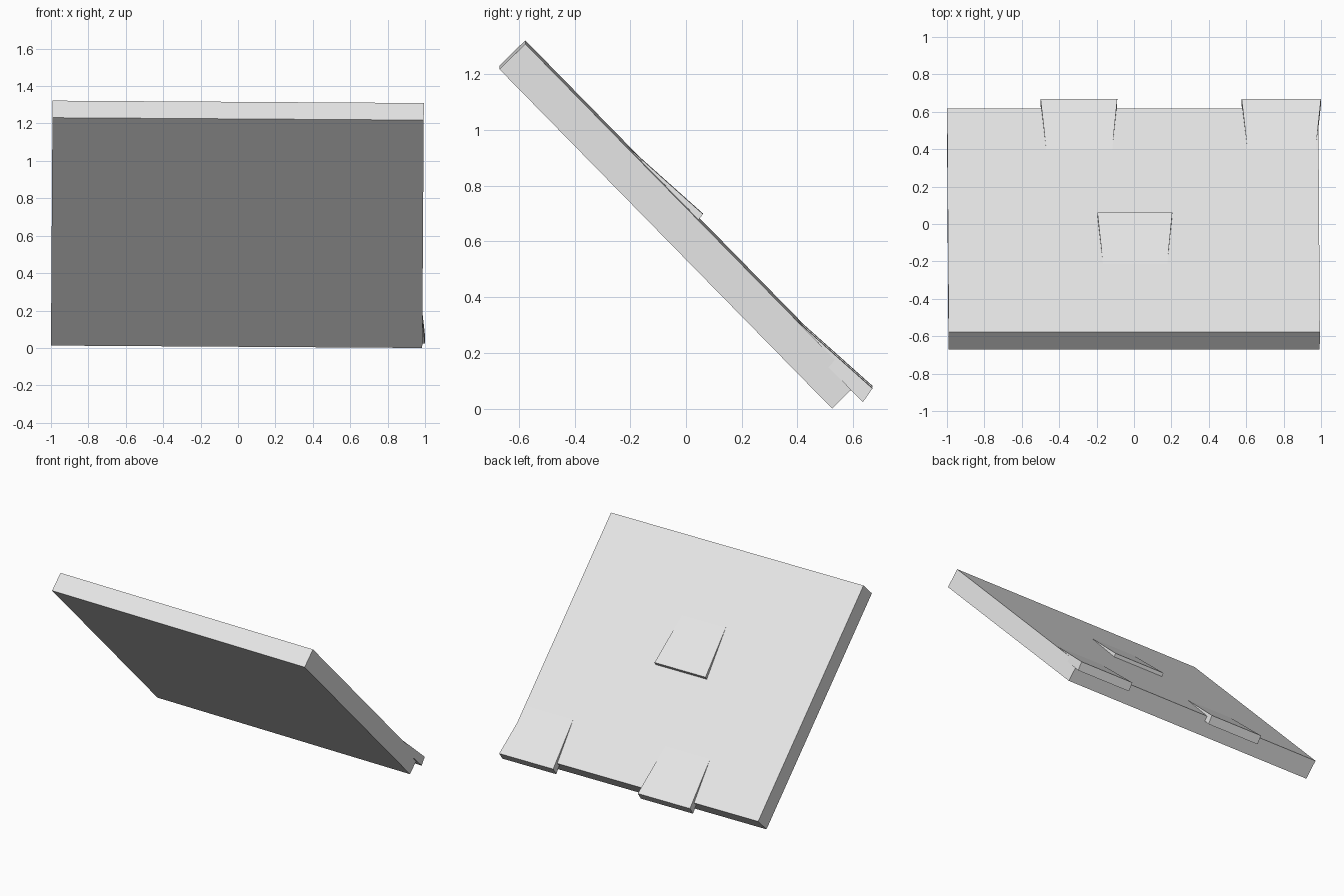
import bpy, bmesh
from math import radians
from mathutils import Matrix

cube = bpy.data.objects.get("Cube")
if cube:
    bpy.data.objects.remove(cube, do_unlink=True)

grey = bpy.data.materials.new("light_grey")
grey.use_nodes = True
colour = (0.8, 0.8, 0.8, 1)
grey.diffuse_color = colour
grey.node_tree.nodes["Principled BSDF"].inputs["Base Color"].default_value = colour

# Leaning frame: local x is width, y runs down the slope, z is the slab normal
LEAN = (Matrix.Rotation(0.0065, 4, 'Y')
        @ Matrix.Translation((0, -0.577, 1.3155))
        @ Matrix.Rotation(radians(-45.57), 4, 'X'))


def tapered_plate(name, centre, profile, half_widths):
    """Close a (slope, normal) side profile between two sides of varying half-width."""
    bm = bmesh.new()
    sides = [[bm.verts.new((centre + s * w, y, z))
              for (y, z), w in zip(profile, half_widths)] for s in (-1, 1)]
    count = len(profile)
    for side in sides:
        bm.faces.new(side)
    for i in range(count):
        j = (i + 1) % count
        bm.faces.new((sides[0][i], sides[0][j], sides[1][j], sides[1][i]))
    bmesh.ops.recalc_face_normals(bm, faces=bm.faces)
    mesh = bpy.data.meshes.new(name)
    bm.to_mesh(mesh)
    bm.free()
    mesh.materials.append(grey)
    obj = bpy.data.objects.new(name, mesh)
    obj.matrix_world = LEAN
    bpy.context.collection.objects.link(obj)


# Main slab
LENGTH, THICK = 1.706, 0.13
tapered_plate("slab", -0.0075,
              [(0, 0), (LENGTH, 0), (LENGTH, -THICK), (0, -THICK)], [0.9925] * 4)

# Flared wedge tabs: flush at the root, raised at the tip
for name, centre, root, half in (("middle_tab", 0, 0.524, 0.2),
                                 ("lower_right_tab", -0.295, 1.394, 0.205),
                                 ("lower_left_tab", 0.787, 1.394, 0.212)):
    tip = root + 0.362
    tapered_plate(name, centre,
                  [(root, 0), (tip, 0.024), (tip + 0.011, -0.035), (root, -0.035)],
                  [half * 0.86, half, half, half * 0.86])
